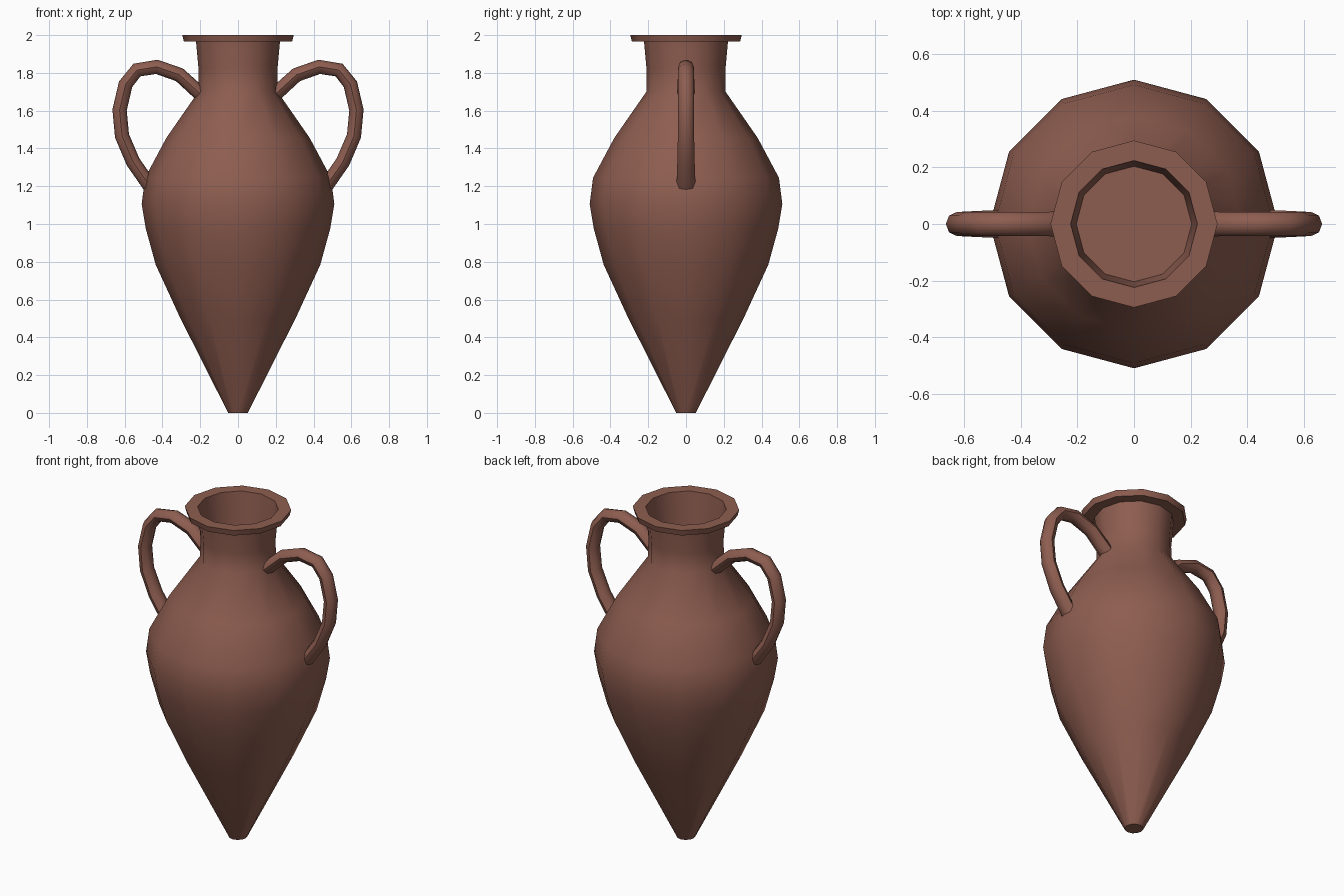
import bpy, bmesh
from math import cos, sin, pi, radians
from mathutils import Vector

if "Cube" in bpy.data.objects:
    bpy.data.objects.remove(bpy.data.objects["Cube"])

clay = bpy.data.materials.new("terracotta")
clay.diffuse_color = (0.27, 0.11, 0.08, 1)
clay.use_nodes = True
clay.node_tree.nodes["Principled BSDF"].inputs["Base Color"].default_value = clay.diffuse_color


def make_object(name, bm):
    bmesh.ops.recalc_face_normals(bm, faces=bm.faces[:])
    mesh = bpy.data.meshes.new(name)
    bm.to_mesh(mesh)
    bm.free()
    mesh.materials.append(clay)
    obj = bpy.data.objects.new(name, mesh)
    bpy.context.collection.objects.link(obj)
    bpy.ops.object.select_all(action='DESELECT')
    obj.select_set(True)
    bpy.context.view_layer.objects.active = obj
    bpy.ops.object.shade_smooth_by_angle(angle=radians(46))
    return obj


def skin(name, rings):
    """Bridge equal-sized rings of points and cap both ends."""
    bm = bmesh.new()
    loops = [[bm.verts.new(p) for p in ring] for ring in rings]
    n = len(loops[0])
    for a, b in zip(loops, loops[1:]):
        for i in range(n):
            j = (i + 1) % n
            bm.faces.new((a[i], a[j], b[j], b[i]))
    bm.faces.new(loops[0][::-1])
    bm.faces.new(loops[-1])
    return make_object(name, bm)


# Body, neck, flat rim and shallow mouth: a 12-sided lathe of (radius, height)
profile = [(0.052, 0), (0.307, 0.505), (0.436, 0.785), (0.488, 0.975),
           (0.51, 1.105), (0.492, 1.245), (0.38, 1.455), (0.21, 1.70),
           (0.209, 1.82), (0.222, 1.965), (0.286, 1.965), (0.295, 2.0),
           (0.224, 2.0), (0.204, 1.80)]
angles = [i * pi / 6 for i in range(12)]
skin("jar_body", [[(r * cos(a), r * sin(a), z) for a in angles]
                  for r, z in profile])

# Handles: an oval section swept along a planar path (x, z, half width in y)
path = [(0.19, 1.68, 0.046), (0.235, 1.722, 0.045), (0.31, 1.79, 0.043),
        (0.43, 1.832, 0.042), (0.535, 1.815, 0.042), (0.595, 1.74, 0.042),
        (0.627, 1.603, 0.042), (0.614, 1.466, 0.043), (0.555, 1.328, 0.046),
        (0.467, 1.202, 0.05)]


def handle(name, side):
    pts = [Vector((x, 0, z)) for x, z, w in path]
    rings = []
    for i, p in enumerate(pts):
        t = (pts[min(i + 1, len(pts) - 1)] - pts[max(i - 1, 0)]).normalized()
        normal = Vector((-t.z, 0, t.x))
        w = path[i][2]
        ring = []
        for k in range(8):
            a = k * pi / 4
            q = p + normal * (0.038 * cos(a)) + Vector((0, w * sin(a), 0))
            ring.append((q.x * side, q.y, q.z))
        rings.append(ring)
    return skin(name, rings)


handle("right_handle", 1)
handle("left_handle", -1)
